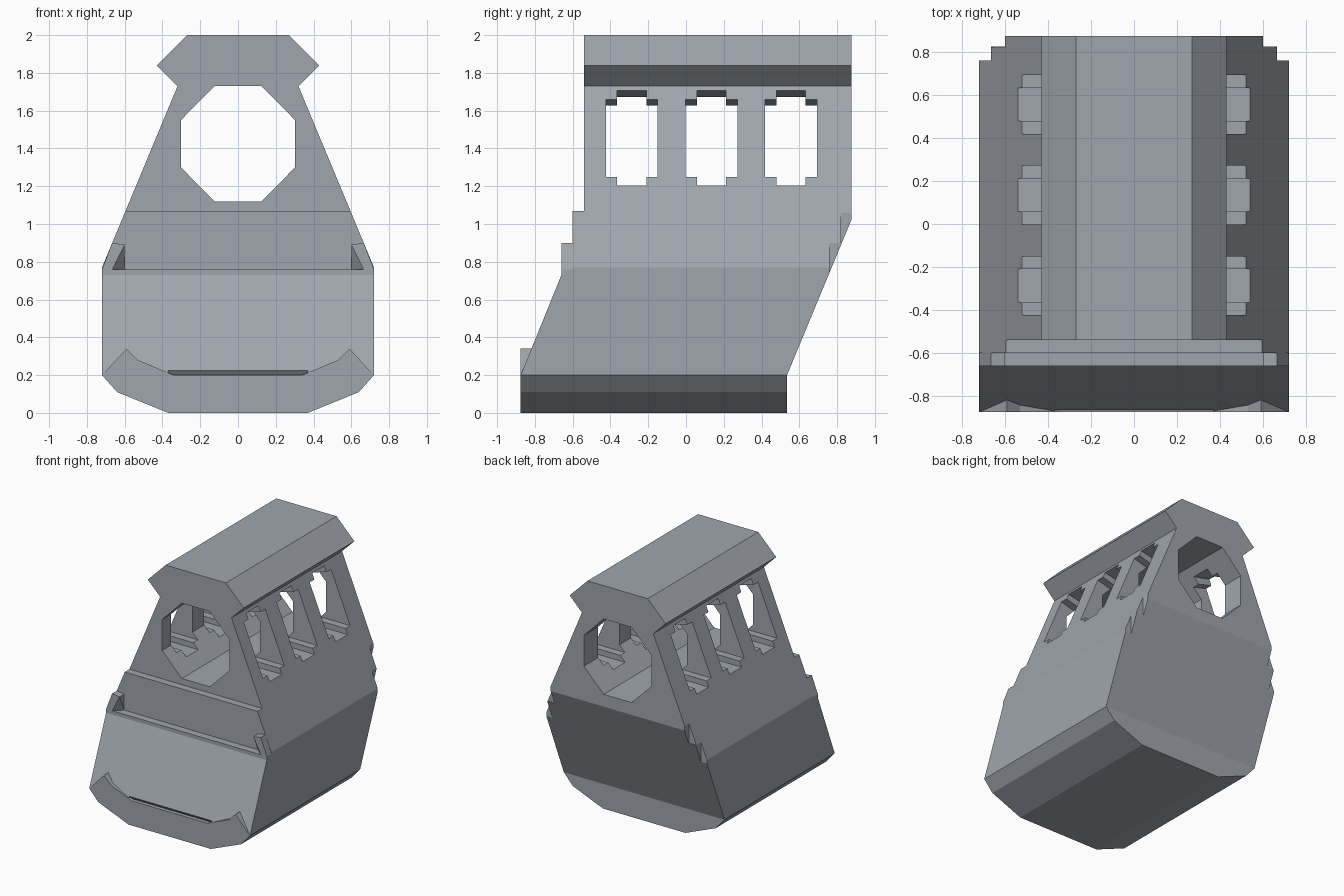
import bpy, bmesh

if "Cube" in bpy.data.objects:
    bpy.data.objects.remove(bpy.data.objects["Cube"])

grey = bpy.data.materials.new("steel grey")
grey.diffuse_color = (0.35, 0.38, 0.42, 1)
grey.use_nodes = True
grey.node_tree.nodes["Principled BSDF"].inputs["Base Color"].default_value = grey.diffuse_color


def finish(bm, name):
    bmesh.ops.recalc_face_normals(bm, faces=bm.faces)
    me = bpy.data.meshes.new(name)
    bm.to_mesh(me)
    bm.free()
    me.materials.append(grey)
    ob = bpy.data.objects.new(name, me)
    bpy.context.collection.objects.link(ob)
    return ob


def prism(name, pts, lo, hi, axis="y"):
    """Extrude a 2D outline along y (points are x,z) or along x (points are y,z)."""
    bm = bmesh.new()
    co = (lambda p: (p[0], lo, p[1])) if axis == "y" else (lambda p: (lo, p[0], p[1]))
    face = bm.faces.new([bm.verts.new(co(p)) for p in pts])
    new = bmesh.ops.extrude_face_region(bm, geom=[face])["geom"]
    d = hi - lo
    bmesh.ops.translate(bm, verts=[v for v in new if isinstance(v, bmesh.types.BMVert)],
                        vec=(0, d, 0) if axis == "y" else (d, 0, 0))
    return finish(bm, name)


def box(name, x, y, z):
    return prism(name, [(x[0], z[0]), (x[1], z[0]), (x[1], z[1]), (x[0], z[1])], *y)


def combine(target, tool, op="DIFFERENCE"):
    mod = target.modifiers.new("bool", "BOOLEAN")
    mod.operation, mod.solver, mod.object = op, "EXACT", tool
    bpy.context.view_layer.update()
    dg = bpy.context.evaluated_depsgraph_get()
    me = bpy.data.meshes.new_from_object(target.evaluated_get(dg))
    target.modifiers.clear()
    target.data = me
    bpy.data.objects.remove(tool)


def mirrored(pts):
    return pts + [(-x, z) for x, z in reversed(pts)]


# Body: front outline crossed with the leaning, stepped side outline
body = prism("body", mirrored([(0.37, 0), (0.64, 0.11), (0.72, 0.2), (0.72, 0.77),
                               (0.32, 1.73), (0.43, 1.84), (0.27, 2)]), -1, 1)
side = prism("side_outline", [(-0.875, -0.1), (0.535, -0.1), (0.535, 0.2), (0.875, 1.02),
                              (0.875, 2.1), (-0.54, 2.1), (-0.54, 1.07), (-0.6, 1.07),
                              (-0.6, 0.76), (-0.66, 0.76), (-0.66, 0.73), (-0.875, 0.2)],
             -1, 1, "x")
combine(body, side, "INTERSECT")

# Octagonal tunnel from front to back
combine(body, prism("tunnel", mirrored([(0.125, 1.12), (0.302, 1.3),
                                        (0.302, 1.55), (0.125, 1.73)]), -1.1, 1.1))

# Three cross-shaped windows through both side walls
for y in (-0.287, 0.135, 0.556):
    for half, floor, mid, top in ((0.137, 1.25, 1.565, 1.755), (0.077, 1.205, 1.635, 1.785)):
        combine(body, prism("window", [(-0.7, floor), (0.7, floor), (0.7, top),
                                       (0, mid), (-0.7, top)], y - half, y + half))

# Stepped notches at the back corners
for s in (-1, 1):
    for x, y, z0, z1 in ((0.6, 0.82, 0.9, 1.07), (0.666, 0.76, 0.73, 0.9)):
        combine(body, box("notch", sorted((s * x, s * 0.9)), (y, 1), (z0, z1)))

# Undercut groove behind the bottom lip
combine(body, prism("groove", [(-0.95, 0.2), (-0.845, 0.2), (-0.8647, 0.225), (-0.95, 0.24)],
                    -0.37, 0.37, "x"))

# Raised lip corners and small step posts, one per side
for s, label in ((-1, "left"), (1, "right")):
    prism(label + "_lip", [(s * x, z) for x, z in
                           ((0.72, 0.2), (0.59, 0.34), (0.53, 0.28), (0.34, 0.2))],
          -0.875, -0.81)
    bm = bmesh.new()
    for y, inner in ((-0.66, 0.665), (-0.6, 0.6)):
        for x, z in ((0.72, 0.76), (inner, 0.76), (0.6, 0.89), (0.666, 0.9)):
            bm.verts.new((s * x, y, z))
    bmesh.ops.convex_hull(bm, input=bm.verts[:])
    bmesh.ops.dissolve_limit(bm, angle_limit=0.01, verts=bm.verts[:], edges=bm.edges[:])
    finish(bm, label + "_step_post")
